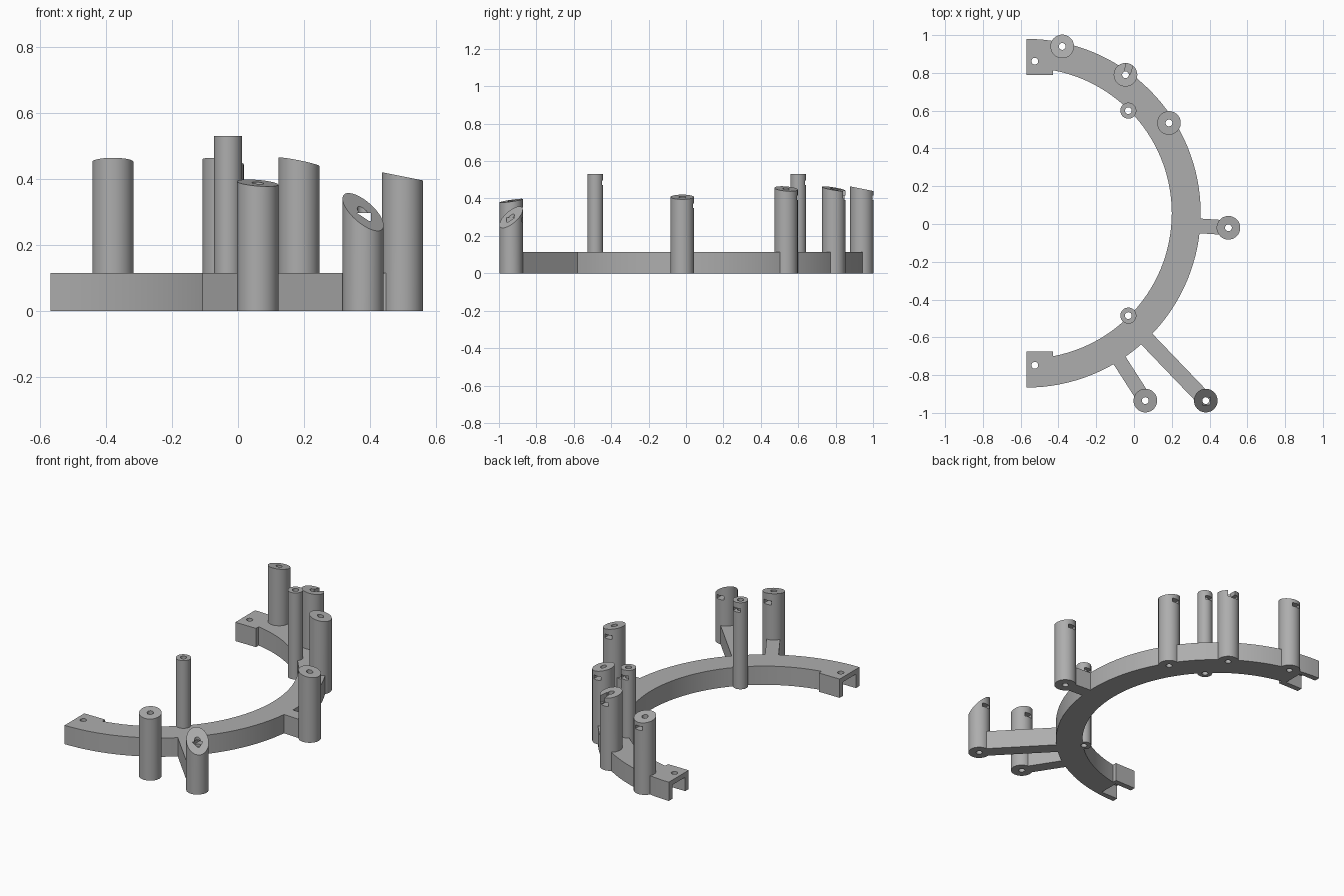
import bpy, bmesh
from math import cos, sin, pi
from mathutils import Vector

cube = bpy.data.objects.get("Cube")
if cube:
    bpy.data.objects.remove(cube, do_unlink=True)

CX, CY = -0.57, 0.057      # centre of the half ring
R_OUT, R_IN = 0.923, 0.77
BASE_H = 0.115
HOLE_R = 0.018

grey = bpy.data.materials.new("plain_grey")
grey.use_nodes = True
COLOUR = (0.42, 0.42, 0.42, 1)
grey.diffuse_color = COLOUR
grey.node_tree.nodes["Principled BSDF"].inputs["Base Color"].default_value = COLOUR


def prism(bm, outline, z0, top):
    """Extrude an outline from z0 up to a height given by top(x, y)."""
    low = [bm.verts.new((x, y, z0)) for x, y in outline]
    high = [bm.verts.new((x, y, top(x, y))) for x, y in outline]
    bm.faces.new(low[::-1])
    bm.faces.new(high)
    n = len(outline)
    for i in range(n):
        j = (i + 1) % n
        bm.faces.new((low[i], low[j], high[j], high[i]))


def circle(x, y, r, n=48):
    return [(x + r * cos(2 * pi * i / n), y + r * sin(2 * pi * i / n)) for i in range(n)]


def rect(x0, x1, y0, y1):
    return [(x0, y0), (x1, y0), (x1, y1), (x0, y1)]


def flat(z):
    return lambda x, y: z


def make(name, pieces):
    bm = bmesh.new()
    for outline, z0, top in pieces:
        prism(bm, outline, z0, top)
    bmesh.ops.recalc_face_normals(bm, faces=bm.faces)
    mesh = bpy.data.meshes.new(name)
    bm.to_mesh(mesh)
    bm.free()
    mesh.materials.append(grey)
    ob = bpy.data.objects.new(name, mesh)
    bpy.context.collection.objects.link(ob)
    return ob


def apply_boolean(ob, other, operation):
    mod = ob.modifiers.new("bool", "BOOLEAN")
    mod.operation, mod.solver, mod.object = operation, "EXACT", other
    bpy.context.view_layer.objects.active = ob
    bpy.ops.object.modifier_apply(modifier=mod.name)


# Name, centre, radius, height at the centre, slope of the top in x and y
posts = [
    ("back_post", -0.38, 0.94, 0.0625, 0.452, 0, -0.2),
    ("notched_post", -0.045, 0.79, 0.0625, 0.452, -0.12, -0.16),
    ("left_back_post", 0.185, 0.535, 0.0625, 0.452, -0.2, -0.08),
    ("left_post", 0.50, -0.02, 0.0625, 0.408, -0.2, 0),
    ("front_post", 0.06, -0.935, 0.0625, 0.388, -0.08, 0.15),
    ("slanted_post", 0.38, -0.935, 0.0625, 0.30, -0.65, 0.65),
    ("thin_back_post", -0.03, 0.60, 0.0425, 0.53, 0, 0),
    ("thin_front_post", -0.03, -0.485, 0.0425, 0.53, 0, 0),
]

# Cutters: bores through every post and the two end plates
ends = [("back", 1), ("front", -1)]
bores = [(circle(x, y, HOLE_R, 24), -0.1, flat(0.8)) for _, x, y, *_ in posts]
bores += [(circle(-0.525, CY + s * 0.805, HOLE_R, 24), -0.1, flat(0.8)) for _, s in ends]
bore_cutter = make("bore_cutter", bores)

# Cutters: side pockets near the post tops, open towards the back
pockets = []
for name, x, y, r, h, gx, gy in posts:
    z = 0.285 if name == "slanted_post" else h - 0.047
    pockets.append((rect(x - 0.024, x + 0.024, y - 0.024, y + r + 0.03), z - 0.012, flat(z + 0.012)))
pocket_cutter = make("pocket_cutter", pockets)

# Cutters: channels under the two ends
channels = []
for _, s in ends:
    y0, y1 = sorted((CY + s * 0.765, CY + s * 0.888))
    channels.append((rect(CX - 0.05, CX + 0.115, y0, y1), -0.05, flat(BASE_H - 0.03)))
channel_cutter = make("channel_cutter", channels)

# Half ring
STEPS = 64
angles = [-pi / 2 + pi * i / STEPS for i in range(STEPS + 1)]
arc = [(CX + R_OUT * cos(a), CY + R_OUT * sin(a)) for a in angles]
arc += [(CX + R_IN * cos(a), CY + R_IN * sin(a)) for a in reversed(angles)]
ring = make("half_ring", [(arc, 0, flat(BASE_H))])

# End blocks widen the ring inwards
for label, s in ends:
    y0, y1 = sorted((CY + s * 0.731, CY + s * 0.85))
    block = make(label + "_end_block", [(rect(CX, CX + 0.14, y0, y1), 0, flat(BASE_H))])
    apply_boolean(ring, block, "UNION")
    bpy.data.objects.remove(block, do_unlink=True)

# Arms out to the free standing posts
parts = [ring]
arms = [("left_arm", (0.30, -0.007), (0.50, -0.02), 0.078),
        ("front_arm", (-0.11, -0.67), (0.06, -0.935), 0.075),
        ("slanted_arm", (0.03, -0.57), (0.38, -0.935), 0.082)]
for name, a, b, width in arms:
    a, b = Vector(a), Vector(b)
    d = (b - a).normalized()
    side = Vector((-d.y, d.x)) * width / 2
    outline = [tuple(p) for p in (a - side, b - side, b + side, a + side)]
    parts.append(make(name, [(outline, 0, flat(BASE_H))]))

# Posts with sloped tops
for name, x, y, r, h, gx, gy in posts:
    def top(px, py):
        return h + gx * (px - x) + gy * (py - y)
    post = make(name, [(circle(x, y, r), 0, top)])
    if name == "front_post":
        # the front of this top is cut down by a steep facet
        cut = make("facet_cutter", [(rect(x - 0.1, x + 0.1, y - 0.1, y - 0.015), 0.345, flat(0.6)),
                                    (rect(x - 0.1, x + 0.1, y - 0.015, y + 0.02), 0.345, flat(0.6))])
        for v in cut.data.vertices:
            if v.co.z < 0.4 and v.co.y > y:
                v.co.z = 0.395
        apply_boolean(post, cut, "DIFFERENCE")
        bpy.data.objects.remove(cut, do_unlink=True)
    if name == "notched_post":
        # slanted gash through the rim
        gash = [(x - 0.005, y + 0.01), (x + 0.025, y + 0.005), (x + 0.05, y + 0.08), (x + 0.005, y + 0.09)]
        cut = make("gash_cutter", [(gash, 0.40, flat(0.6))])
        apply_boolean(post, cut, "DIFFERENCE")
        bpy.data.objects.remove(cut, do_unlink=True)
    apply_boolean(post, pocket_cutter, "DIFFERENCE")
    parts.append(post)

apply_boolean(ring, channel_cutter, "DIFFERENCE")
for ob in parts:
    apply_boolean(ob, bore_cutter, "DIFFERENCE")
for cutter in (bore_cutter, pocket_cutter, channel_cutter):
    bpy.data.objects.remove(cutter, do_unlink=True)

# Smooth round walls, crisp edges
bpy.ops.object.select_all(action="DESELECT")
for ob in parts:
    ob.select_set(True)
bpy.context.view_layer.objects.active = ring
bpy.ops.object.shade_smooth_by_angle(angle=0.5)
